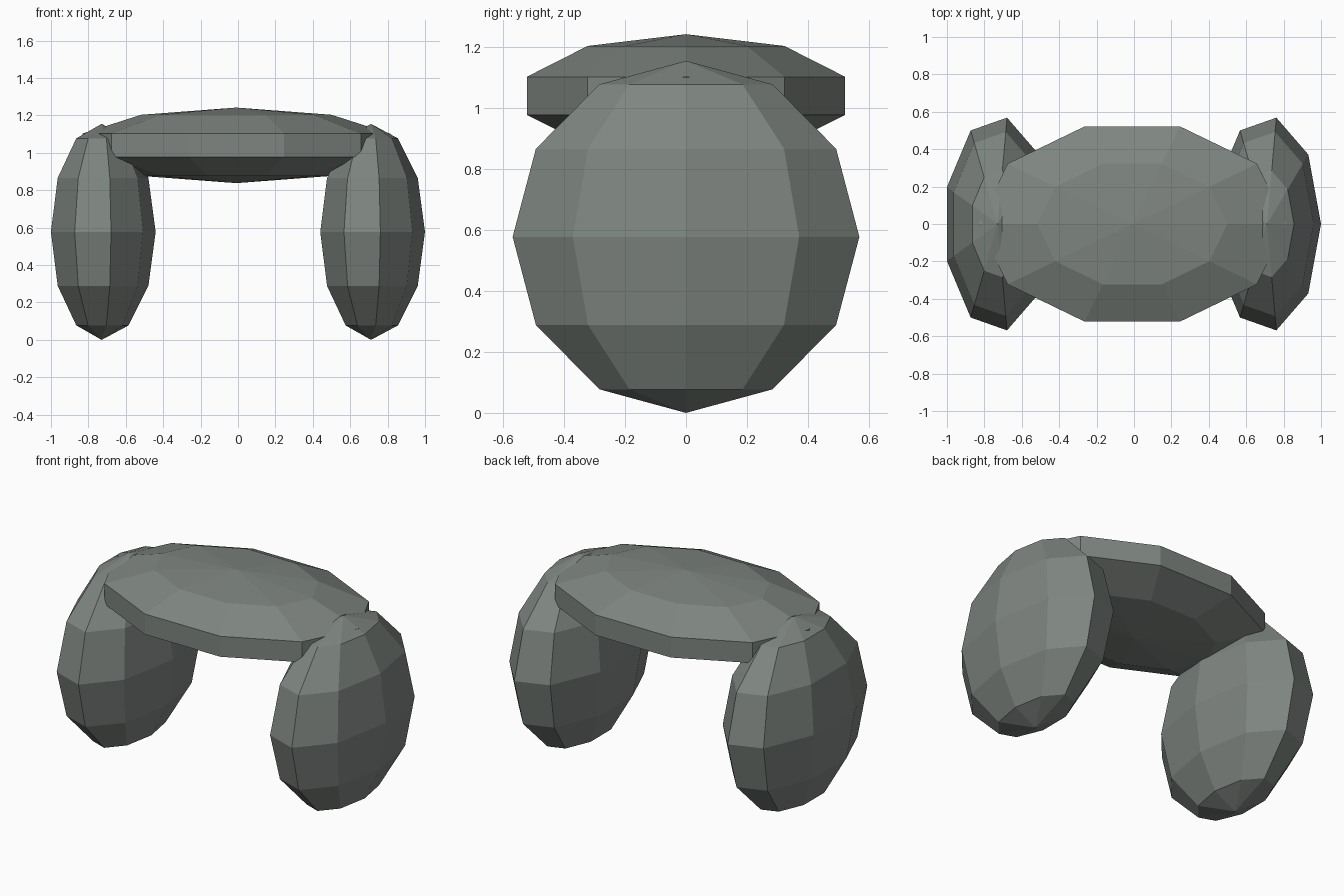
import bpy, bmesh, math
from mathutils import Matrix

if "Cube" in bpy.data.objects:
    bpy.data.objects.remove(bpy.data.objects["Cube"])

R = 0.5774

# Dark green-grey stone
stone = bpy.data.materials.new("stone")
stone.diffuse_color = (0.21, 0.235, 0.215, 1.0)
stone.use_nodes = True
stone.node_tree.nodes["Principled BSDF"].inputs["Base Color"].default_value = stone.diffuse_color


def pebble(name, centre, radii, segments, rings):
    """Faceted ellipsoid with one meridian pointing along +x."""
    bm = bmesh.new()
    m = (Matrix.Translation(centre)
         @ Matrix.Diagonal((*radii, 1.0))
         @ Matrix.Rotation(-math.pi / 2, 4, 'Z'))
    bmesh.ops.create_uvsphere(bm, u_segments=segments, v_segments=rings,
                              radius=1.0, matrix=m)
    bmesh.ops.recalc_face_normals(bm, faces=bm.faces)
    mesh = bpy.data.meshes.new(name)
    bm.to_mesh(mesh)
    bm.free()
    mesh.materials.append(stone)
    obj = bpy.data.objects.new(name, mesh)
    bpy.context.collection.objects.link(obj)
    return obj


# Two upright supporting stones, same orientation on both sides
for side, x in (("left", -0.729), ("right", 0.711)):
    pebble(f"{side}_support_stone", (x, 0, R), (R / 2, R, R), 9, 6)

# Flattened stone bridging the supports
pebble("cap_stone", (-0.009, 0, 1.04), (R * 1.5, 0.577, 0.202), 10, 5)
